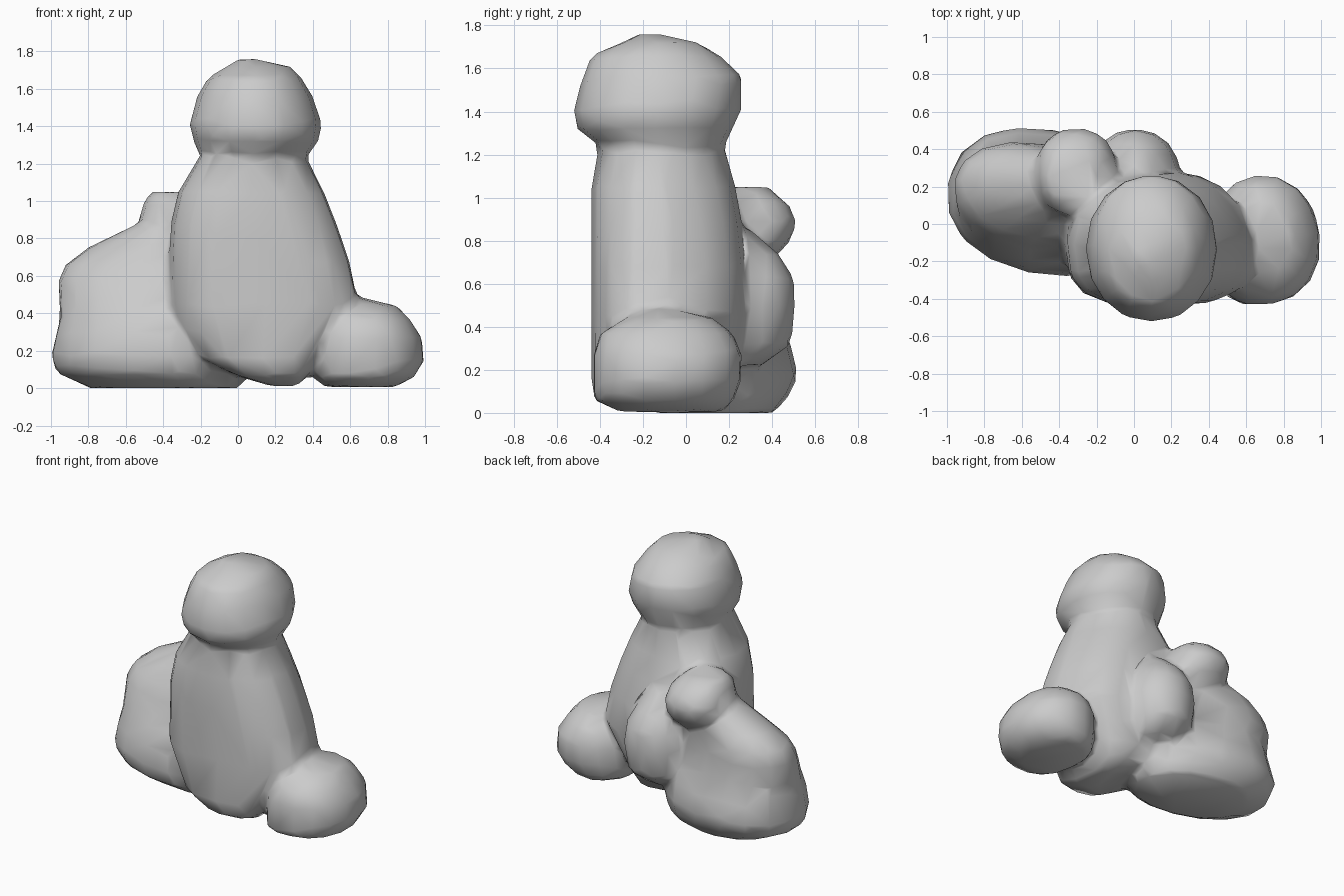
import bpy, bmesh
from math import cos, sin, pi, radians, copysign


def power(v, e):
    return copysign(abs(v) ** e, v)


def lump(bm, rings, turn=0, square=(2.2, 2.2), taper=0, corner=0, sides=16):
    """Closed loft of (z, x_min, x_max, y_min, y_max) rings.
    square runs from bottom to top; taper pulls in the back right side;
    corner squares off the front left."""
    loops = []
    c, s = cos(radians(turn)), sin(radians(turn))
    for k, (z, x0, x1, y0, y1) in enumerate(rings):
        e0 = square[0] + (square[1] - square[0]) * k / (len(rings) - 1)
        loop = []
        for i in range(sides):
            a = 2 * pi * i / sides
            e = e0 + corner if sin(a) < -0.01 and cos(a) < 0.01 else e0
            p, q = power(cos(a), 2 / e), power(sin(a), 2 / e)
            if p > 0 and q > -0.2:
                p *= 1 - taper * (q + 0.2)
            u, v = p * (x1 - x0) / 2, q * (y1 - y0) / 2
            loop.append(bm.verts.new(((x0 + x1) / 2 + u * c - v * s,
                                      (y0 + y1) / 2 + u * s + v * c, z)))
        loops.append(loop)
    for lo, hi in zip(loops, loops[1:]):
        for i in range(sides):
            j = (i + 1) % sides
            bm.faces.new((lo[i], lo[j], hi[j], hi[i]))
    bm.faces.new(loops[0][::-1])
    bm.faces.new(loops[-1])


bm = bmesh.new()

# bell-shaped body
lump(bm, [(0.01, 0.18, 0.32, -0.26, 0.0), (0.07, -0.02, 0.38, -0.43, 0.16),
          (0.16, -0.21, 0.46, -0.44, 0.22), (0.45, -0.37, 0.665, -0.44, 0.28),
          (0.68, -0.37, 0.615, -0.44, 0.28), (0.88, -0.36, 0.545, -0.44, 0.26),
          (1.05, -0.32, 0.475, -0.44, 0.23), (1.27, -0.19, 0.36, -0.40, 0.17)],
     square=(3.3, 2.1), taper=0.2, corner=0.5)
# head
lump(bm, [(1.23, -0.19, 0.36, -0.38, 0.17), (1.32, -0.24, 0.43, -0.51, 0.22),
          (1.41, -0.26, 0.45, -0.525, 0.26), (1.56, -0.22, 0.40, -0.48, 0.265),
          (1.66, -0.16, 0.34, -0.44, 0.16), (1.72, -0.06, 0.28, -0.30, 0.06),
          (1.76, 0.00, 0.10, -0.23, -0.12)], square=(2.1, 2.1))
# right-hand boulder
lump(bm, [(0.005, 0.46, 0.84, -0.31, 0.18), (0.06, 0.40, 0.95, -0.43, 0.23),
          (0.15, 0.40, 1.00, -0.43, 0.26), (0.27, 0.41, 0.985, -0.43, 0.265),
          (0.37, 0.46, 0.92, -0.40, 0.22), (0.44, 0.50, 0.85, -0.28, 0.13),
          (0.48, 0.58, 0.68, -0.20, -0.05)],
     turn=8, square=(2.1, 2.1), corner=0.9)
# wide left-hand base boulder
lump(bm, [(0.0, -0.80, 0.02, -0.14, 0.40), (0.08, -0.98, 0.04, -0.25, 0.47),
          (0.17, -1.01, 0.04, -0.27, 0.51), (0.30, -0.98, 0.02, -0.25, 0.48),
          (0.44, -0.94, -0.05, -0.19, 0.43)], turn=-12, square=(2.1, 2.3))
# upper left boulder, leaning towards the body
lump(bm, [(0.30, -0.96, -0.05, -0.19, 0.43), (0.45, -0.96, -0.05, -0.17, 0.43),
          (0.57, -0.97, -0.05, -0.12, 0.43), (0.66, -0.93, -0.05, -0.08, 0.42),
          (0.75, -0.81, -0.08, -0.01, 0.40), (0.87, -0.56, -0.15, 0.06, 0.34)],
     turn=-9, square=(2.3, 2.1))
# small knob at the back
lump(bm, [(0.71, -0.44, -0.12, 0.10, 0.40), (0.79, -0.51, -0.09, 0.06, 0.48),
          (0.89, -0.53, -0.09, 0.04, 0.52), (0.98, -0.51, -0.12, 0.04, 0.47),
          (1.05, -0.47, -0.20, 0.12, 0.38)], square=(2.2, 2.2))
# rounded lump on the back of the body
lump(bm, [(0.22, -0.14, 0.16, 0.05, 0.36), (0.32, -0.21, 0.22, 0.02, 0.49),
          (0.50, -0.24, 0.25, 0.00, 0.51), (0.63, -0.22, 0.23, 0.00, 0.50),
          (0.74, -0.18, 0.17, 0.00, 0.43), (0.86, -0.10, 0.10, 0.00, 0.29)],
     square=(2.1, 2.1))

mesh = bpy.data.meshes.new("lumpy_figure")
bm.to_mesh(mesh)
bm.free()
figure = bpy.data.objects.new("lumpy_figure", mesh)
bpy.context.collection.objects.link(figure)

# fuse the lumps into one skin, soften the joints, then thin it out
fuse = figure.modifiers.new("fuse", 'REMESH')
fuse.mode = 'VOXEL'
fuse.voxel_size = 0.025
soften = figure.modifiers.new("soften", 'SMOOTH')
soften.factor = 0.5
soften.iterations = 6
thin = figure.modifiers.new("thin", 'DECIMATE')
thin.ratio = 0.04

bpy.context.view_layer.objects.active = figure
figure.select_set(True)
for name in ("fuse", "soften", "thin"):
    bpy.ops.object.modifier_apply(modifier=name)
bpy.ops.object.shade_smooth()
